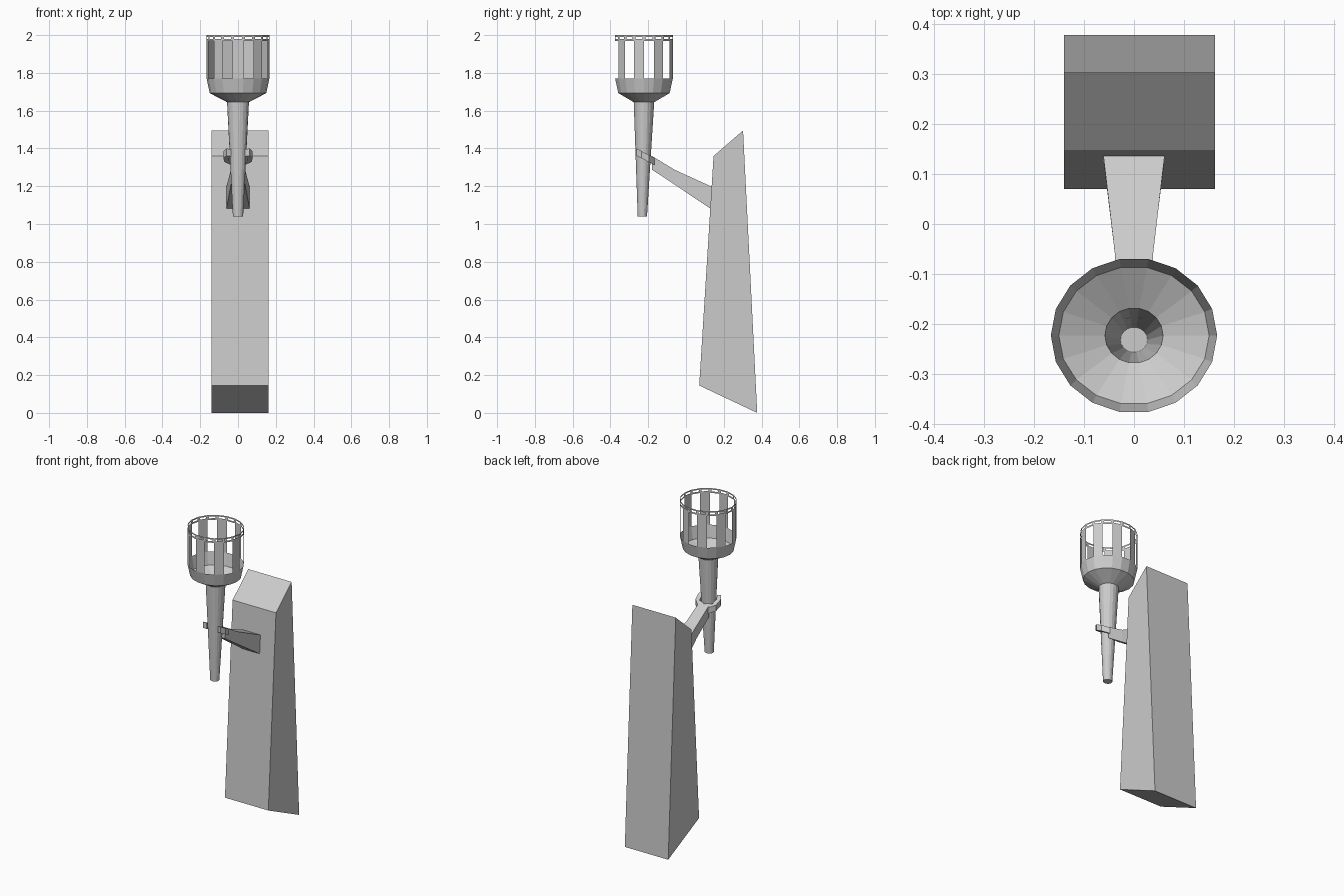
import bpy, math

if "Cube" in bpy.data.objects:
    bpy.data.objects.remove(bpy.data.objects["Cube"])

N = 18           # sides of the torch
CY = -0.2225     # torch axis


def make(name, verts, faces):
    me = bpy.data.meshes.new(name)
    me.from_pydata(verts, [], faces)
    me.validate()
    ob = bpy.data.objects.new(name, me)
    bpy.context.collection.objects.link(ob)
    return ob


def ring(rx, ry, z, cy=CY):
    return [(rx * math.cos(2 * math.pi * i / N),
             cy + ry * math.sin(2 * math.pi * i / N), z) for i in range(N)]


def loft(name, sections, caps=True):
    n = len(sections[0])
    verts = [v for s in sections for v in s]
    faces = [(k * n + i, k * n + (i + 1) % n, (k + 1) * n + (i + 1) % n, (k + 1) * n + i)
             for k in range(len(sections) - 1) for i in range(n)]
    faces.append(tuple(range(n))[::-1])
    if caps:
        faces.append(tuple(range(len(verts) - n, len(verts))))
    return make(name, verts, faces)


# Slanted wall post: side profile (y, z) extruded in x
profile = [(0.07, 0.145), (0.377, 0.0), (0.302, 1.495), (0.146, 1.36)]
loft("wall_post", [[(x, y, z) for y, z in profile] for x in (-0.14, 0.162)])

# Hollow handle and bowl, open at the top
loft("torch_handle_and_bowl", [
    ring(0.027, 0.025, 1.04, -0.231), ring(0.058, 0.055, 1.645),
    ring(0.150, 0.138, 1.693), ring(0.166, 0.155, 1.77)], caps=False)

# Cage bars: every second face above the bowl
lo, hi = ring(0.166, 0.155, 1.77), ring(0.166, 0.155, 1.972)
verts, faces = [], []
for i in range(1, N, 2):
    j = (i + 1) % N
    b = len(verts)
    verts += [lo[i], lo[j], hi[j], hi[i]]
    faces.append((b, b + 1, b + 2, b + 3))
make("cage_bars", verts, faces)

# Slotted rim: each face is a thin frame around a slit
verts, faces = [], []
r = ring(0.166, 0.155, 0)
for i in range(N):
    p, q = r[i], r[(i + 1) % N]

    def at(t, z):
        return (p[0] + (q[0] - p[0]) * t, p[1] + (q[1] - p[1]) * t, z)
    b = len(verts)
    verts += [at(0, 1.97), at(1, 1.97), at(1, 2.0), at(0, 2.0),
              at(.15, 1.98), at(.85, 1.98), at(.85, 1.991), at(.15, 1.991)]
    faces += [(b + k, b + (k + 1) % 4, b + 4 + (k + 1) % 4, b + 4 + k) for k in range(4)]
make("cage_rim", verts, faces)

# Bracket arm: rectangular sections (y_top, z_top, y_bottom, z_bottom, half width)
arm = [(0.155, 1.19, 0.145, 1.072, 0.062), (0.135, 1.198, 0.128, 1.082, 0.061),
       (-0.06, 1.287, -0.055, 1.205, 0.038), (-0.18, 1.36, -0.18, 1.288, 0.035)]
loft("bracket_arm", [[(-w, yt, zt), (w, yt, zt), (w, yb, zb), (-w, yb, zb)]
                     for yt, zt, yb, zb, w in arm])

# Fork prongs that clasp the handle: (outer x, outer y, inner x, inner y)
path = [(0.037, -0.168, 0.0, -0.185), (0.072, -0.197, 0.045, -0.197),
        (0.077, -0.235, 0.050, -0.232), (0.062, -0.262, 0.038, -0.255)]


def fork_z(y):
    return 1.357 + (-0.18 - y) * 0.52


for side, s in (("left", -1), ("right", 1)):
    secs = []
    for ox, oy, ix, iy in path:
        sec = [(s * ox, oy, fork_z(oy)), (s * ix, iy, fork_z(iy)),
               (s * ix, iy, fork_z(iy) - 0.038), (s * ox, oy, fork_z(oy) - 0.038)]
        secs.append(sec if s < 0 else sec[::-1])
    loft("fork_prong_" + side, secs)
